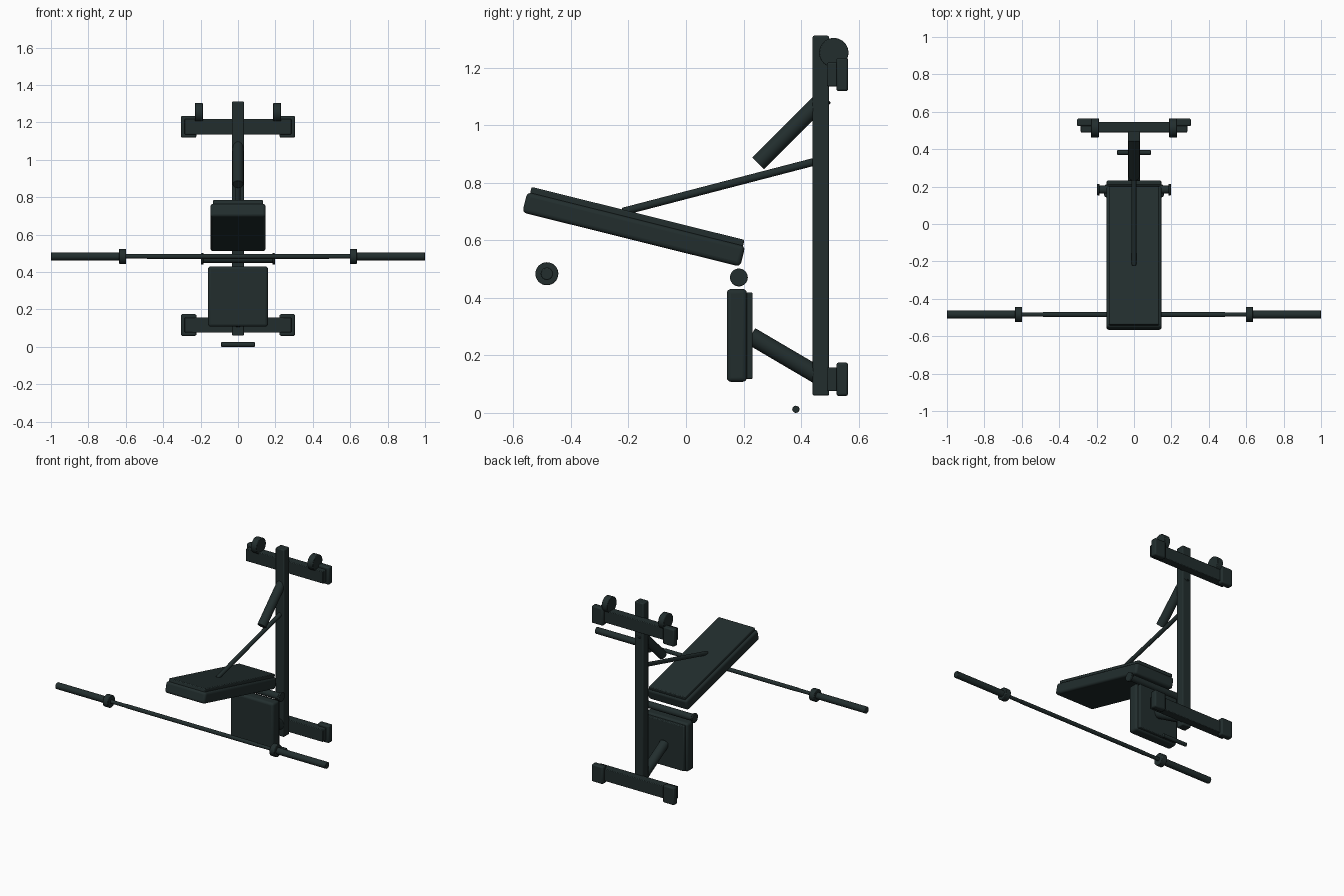
import bpy
import math
from mathutils import Vector

cube = bpy.data.objects.get("Cube")
if cube:
    bpy.data.objects.remove(cube, do_unlink=True)

# Single dark colour
dark = bpy.data.materials.new("dark green grey")
colour = (0.016, 0.027, 0.027, 1.0)
dark.use_nodes = True
dark.diffuse_color = colour
dark.node_tree.nodes["Principled BSDF"].inputs["Base Color"].default_value = colour


def finish(obj, name, bevel=0.0, segments=2):
    obj.name = name
    obj.data.materials.append(dark)
    if bevel:
        mod = obj.modifiers.new("rounded edges", 'BEVEL')
        mod.width = bevel
        mod.segments = segments
        mod.limit_method = 'ANGLE'
    bpy.ops.object.shade_smooth_by_angle(angle=math.radians(35))
    return obj


def box(name, x, y, z, bevel=0.004, segments=2):
    """Box from (min, max) ranges on each axis."""
    centre = [(r[0] + r[1]) / 2 for r in (x, y, z)]
    bpy.ops.mesh.primitive_cube_add(size=1, location=centre)
    obj = bpy.context.object
    obj.scale = [r[1] - r[0] for r in (x, y, z)]
    bpy.ops.object.transform_apply(location=False, rotation=False, scale=True)
    return finish(obj, name, bevel, segments)


def rod(name, start, end, radius, bevel=0.0, sides=32):
    """Cylinder between two points."""
    a, b = Vector(start), Vector(end)
    bpy.ops.mesh.primitive_cylinder_add(vertices=sides, radius=radius,
                                        depth=(b - a).length, location=(a + b) / 2)
    obj = bpy.context.object
    obj.rotation_euler = (b - a).to_track_quat('Z', 'Y').to_euler()
    return finish(obj, name, bevel)


# Upright beam
box("upright_beam", (-0.032, 0.032), (0.44, 0.498), (0.06, 1.312), 0.006)

# Crossbars with end caps
for label, z in (("upper", 1.177), ("lower", 0.117)):
    box(label + "_crossbar", (-0.285, 0.285), (0.49, 0.545), (z - 0.041, z + 0.041))
    for side, s in (("left", 1), ("right", -1)):
        box(f"{label}_{side}_end_cap", sorted((s * 0.222, s * 0.305)),
            (0.523, 0.564), (z - 0.058, z + 0.058), 0.008)

# Round discs on the upper crossbar
for side, s in (("left", 1), ("right", -1)):
    rod(side + "_disc", (s * 0.188, 0.514, 1.253), (s * 0.23, 0.514, 1.253),
        0.051, 0.003, 40)

# Struts
rod("upper_strut", (0, 0.251, 0.868), (0, 0.484, 1.10), 0.029, 0.002)
rod("lower_strut", (0, 0.225, 0.268), (0, 0.47, 0.124), 0.031, 0.002)
rod("thin_strut", (0, -0.22, 0.70), (0, 0.46, 0.877), 0.0135, 0.004, 20)

# Tilted long pad and its backing plate, in the tilted frame
tilt = math.atan2(-0.2415, 0.970)
pads = [
    box("long_pad", (-0.148, 0.148), (-0.721, 0.060), (0.539, 0.612), 0.015, 4),
    box("long_pad_backing", (-0.134, 0.134), (-0.711, 0.052), (0.608, 0.633), 0.005),
]
for pad in pads:
    pad.location.rotate(Vector((0, 0, 1)).rotation_difference(
        Vector((0, -math.sin(tilt), math.cos(tilt)))))
    pad.rotation_euler.x = tilt

# Upright short pad and its backing plate
box("short_pad", (-0.16, 0.16), (0.142, 0.212), (0.108, 0.431), 0.015, 4)
box("short_pad_backing", (-0.146, 0.146), (0.208, 0.232), (0.118, 0.419), 0.005)

# Pivot roller with flanged ends
rod("pivot_roller", (-0.19, 0.184, 0.471), (0.19, 0.184, 0.471), 0.022)
for side, s in (("left", 1), ("right", -1)):
    rod(side + "_roller_flange", (s * 0.184, 0.184, 0.471),
        (s * 0.197, 0.184, 0.471), 0.031, 0.003)

# Small foot rod
rod("foot_rod", (-0.09, 0.382, 0.0125), (0.09, 0.382, 0.0125), 0.0125, 0.002, 20)

# Barbell
bar_y, bar_z = -0.484, 0.484
rod("barbell_shaft", (-0.62, bar_y, bar_z), (0.62, bar_y, bar_z), 0.0115, 0, 24)
rod("barbell_grip", (-0.487, bar_y, bar_z), (0.487, bar_y, bar_z), 0.013, 0, 24)
for side, s in (("left", 1), ("right", -1)):
    rod(side + "_barbell_sleeve", (s * 0.61, bar_y, bar_z),
        (s * 1.0, bar_y, bar_z), 0.0215, 0.003)
    rod(side + "_barbell_collar", (s * 0.598, bar_y, bar_z),
        (s * 0.636, bar_y, bar_z), 0.040, 0.003)
